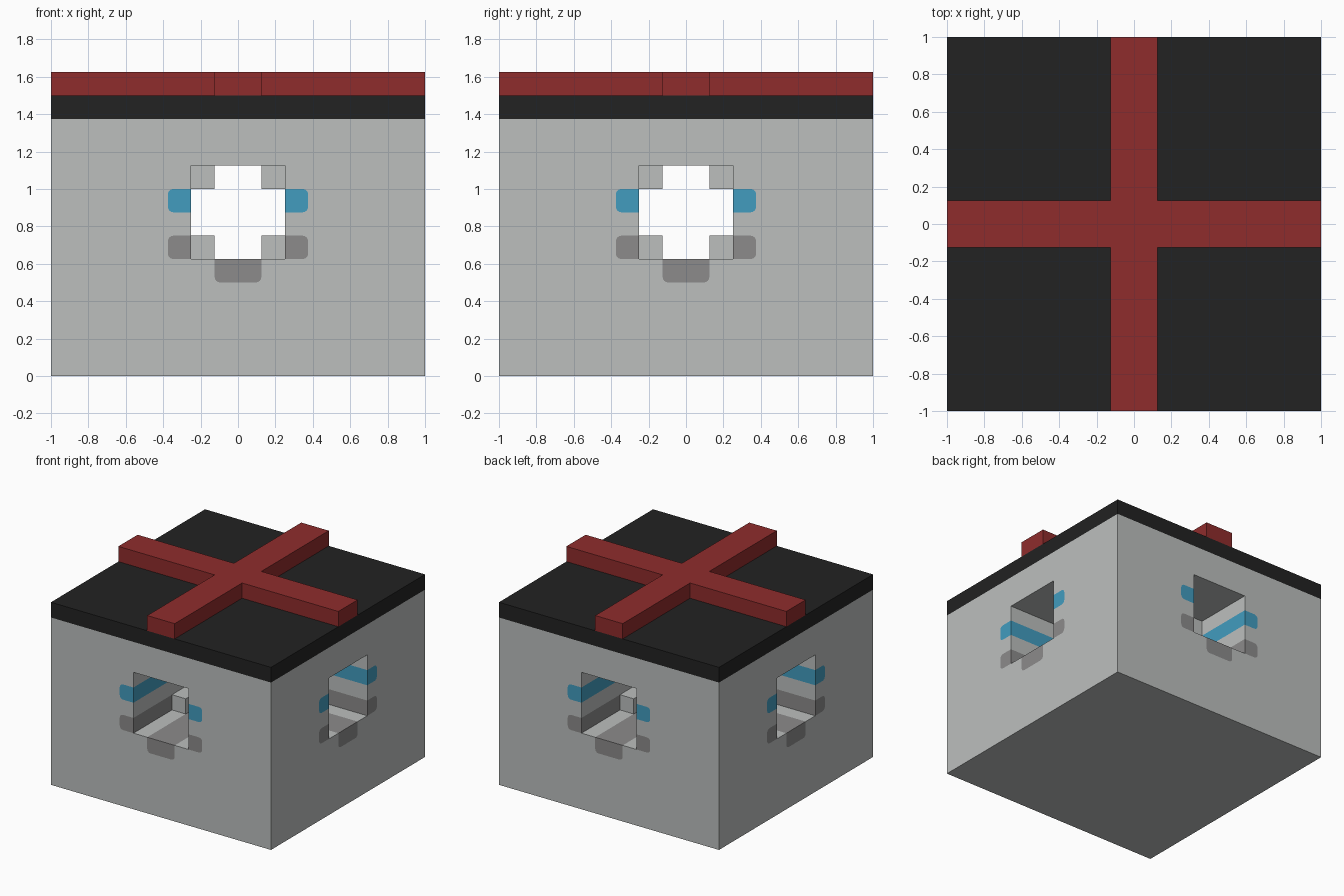
import bpy, bmesh, math
from mathutils import Vector

if "Cube" in bpy.data.objects:
    bpy.data.objects.remove(bpy.data.objects["Cube"], do_unlink=True)


def material(name, srgb):
    lin = [((c / 255 + 0.055) / 1.055) ** 2.4 for c in srgb]
    m = bpy.data.materials.new(name)
    m.use_nodes = True
    m.diffuse_color = (*lin, 1)
    m.node_tree.nodes["Principled BSDF"].inputs["Base Color"].default_value = (*lin, 1)
    return m


STONE = material("light grey", (188, 191, 190))
TRIM = material("mid grey", (140, 139, 139))
BLUE = material("blue", (66, 156, 191))
BLACK = material("black", (34, 34, 34))
RED = material("red", (143, 44, 44))


def prism(name, base, offset, mat):
    """Extrude a flat outline by an offset into a closed solid."""
    bm = bmesh.new()
    face = bm.faces.new([bm.verts.new(p) for p in base])
    top = bmesh.ops.extrude_face_region(bm, geom=[face], use_keep_orig=True)
    verts = [g for g in top["geom"] if isinstance(g, bmesh.types.BMVert)]
    bmesh.ops.translate(bm, verts=verts, vec=Vector(offset))
    bmesh.ops.recalc_face_normals(bm, faces=bm.faces)
    mesh = bpy.data.meshes.new(name)
    bm.to_mesh(mesh)
    bm.free()
    mesh.materials.append(mat)
    ob = bpy.data.objects.new(name, mesh)
    bpy.context.collection.objects.link(ob)
    return ob


def slab(name, x, y, z0, z1, mat):
    base = [(-x, -y, z0), (x, -y, z0), (x, y, z0), (-x, y, z0)]
    return prism(name, base, (0, 0, z1 - z0), mat)


def rounded(u0, u1, z0, z1, corners, r=0.03, steps=4):
    """Rectangle outline with the listed corners rounded."""
    spots = [(u0, z0, 1, 1), (u1, z0, -1, 1), (u1, z1, -1, -1), (u0, z1, 1, -1)]
    pts = []
    for i, (u, z, su, sz) in enumerate(spots):
        if i not in corners:
            pts.append((u, z))
            continue
        for s in range(steps + 1):
            a = math.pi + (i + s / steps) * math.pi / 2
            pts.append((u + su * r + r * math.cos(a), z + sz * r + r * math.sin(a)))
    return pts


def turn(p, k):
    x, y, z = p
    for _ in range(k):
        x, y = -y, x
    return (x, y, z)


def bar(name, outline, y0, y1, k, mat):
    """Bar running inward from one side of the block."""
    base = [turn((u, y0, z), k) for u, z in outline]
    return prism(name, base, turn((0, y1 - y0, 0), k), mat)


# Main block, lid and crossed ribbon
body = slab("body", 1, 1, 0, 1.375, STONE)
slab("lid", 1, 1, 1.375, 1.5, BLACK)
w = 0.125
cross = [(w, w), (w, 1), (-w, 1), (-w, w), (-1, w), (-1, -w),
         (-w, -w), (-w, -1), (w, -1), (w, -w), (1, -w), (1, w)]
prism("ribbon_cross", [(x, y, 1.5) for x, y in cross], (0, 0, w), RED)

# Crossing tunnels
cutters = [slab("tunnel_cutter_x", 1.25, 0.25, 0.625, 1.125, STONE),
           slab("tunnel_cutter_y", 0.25, 1.25, 0.625, 1.125, STONE)]

# Coloured bars set flush into tunnel walls and floor
inlays = []
sides = ["front", "left", "back", "right"]
for k, side in enumerate(sides):
    for label, z, mat in (("blue", 0.875, BLUE), ("grey", 0.625, TRIM)):
        for u0, u1, corners in ((0.25, 0.375, (1, 2)), (-0.375, -0.25, (0, 3))):
            outline = rounded(u0, u1, z, z + w, corners)
            inlays.append(bar(f"{side}_{label}_wall_bar", outline, -1, -0.25, k, mat))
    floor = rounded(-w, w, 0.5, 0.625, (0, 1))
    inlays.append(bar(f"{side}_floor_bar", floor, -1, -w, k, TRIM))
inlays.append(slab("floor_centre", w, w, 0.5, 0.625, TRIM))

# Cut tunnels and inlay slots out of the block
bpy.context.view_layer.objects.active = body
for ob in cutters + inlays:
    mod = body.modifiers.new("cut", "BOOLEAN")
    mod.operation = "DIFFERENCE"
    mod.solver = "EXACT"
    mod.object = ob
    bpy.ops.object.modifier_apply(modifier=mod.name)
for ob in cutters:
    bpy.data.objects.remove(ob, do_unlink=True)

# Corner ledges where the tunnels meet
ledge = [(w, w), (0.5, w), (0.5, 0.25), (0.25, 0.25), (0.25, 0.5), (w, 0.5)]
for label, z in (("lower", 0.625), ("upper", 1.0)):
    ob = prism(f"{label}_corner_ledges", [(x, y, z) for x, y in ledge], (0, 0, w), STONE)
    mirror = ob.modifiers.new("mirror", "MIRROR")
    mirror.use_axis = (True, True, False)
    mirror.use_mirror_merge = False
